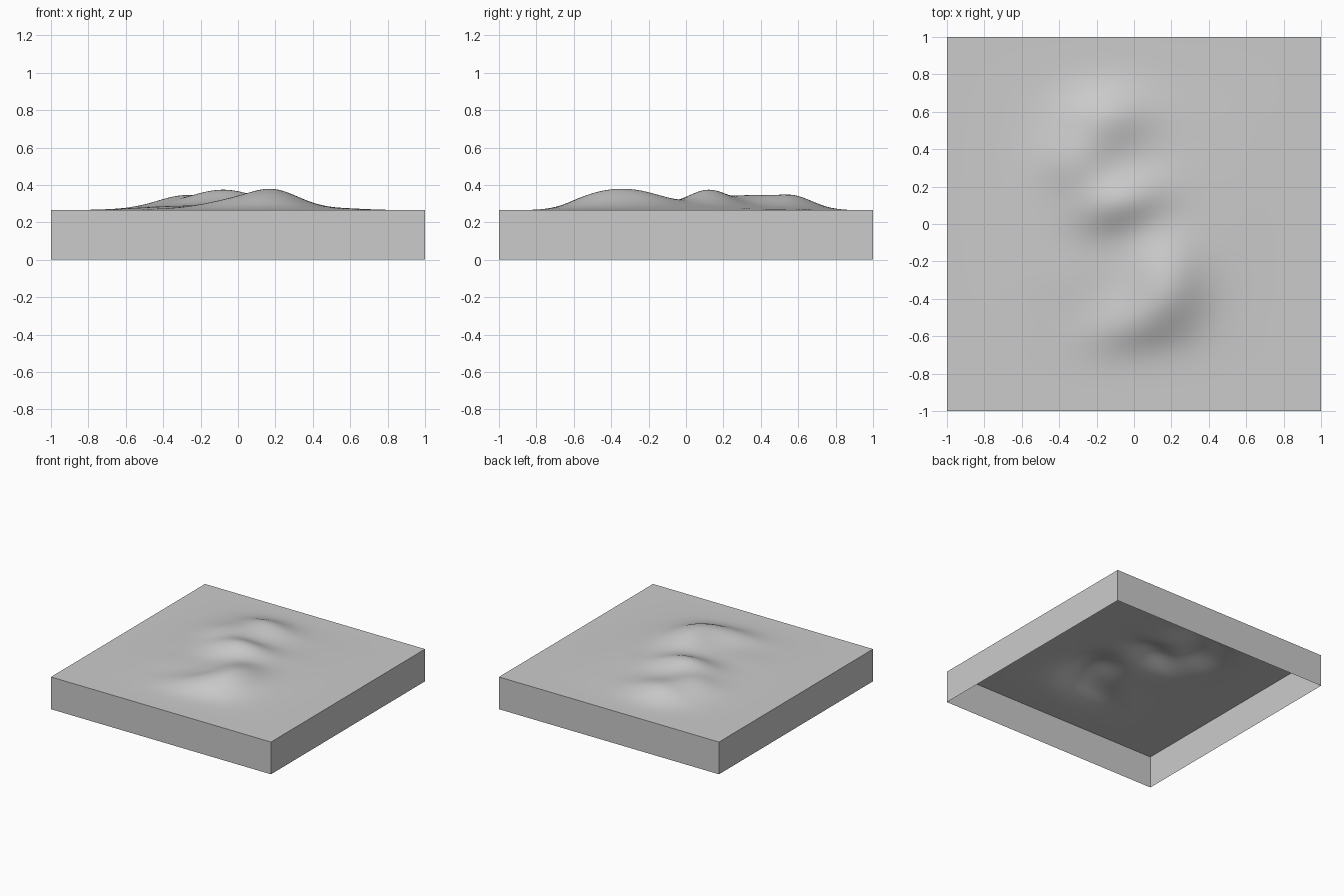
import bpy, bmesh
from math import exp, cos, sin, radians

if "Cube" in bpy.data.objects:
    bpy.data.objects.remove(bpy.data.objects["Cube"])

BASE = 0.265
# hills: centre x, y, spread along, spread across, height, turn in degrees
HILLS = [(0.0, 0.0, 0.42, 0.42, 0.028, 0),
         (0.18, -0.30, 0.14, 0.17, 0.085, 0),
         (0.02, -0.52, 0.18, 0.11, 0.045, 20),
         (-0.07, 0.12, 0.17, 0.10, 0.078, 15),
         (-0.30, 0.33, 0.14, 0.13, 0.055, 0),
         (-0.15, 0.58, 0.16, 0.13, 0.066, 0),
         (-0.35, -0.28, 0.14, 0.12, 0.006, 0)]


def fade(t):
    t = max(0.0, min(1.0, (1 - abs(t)) / 0.45))
    return t * t * (3 - 2 * t)


def height(x, y):
    h = 0
    for cx, cy, a, b, amp, turn in HILLS:
        c, s = cos(radians(turn)), sin(radians(turn))
        u, v = (x - cx) * c + (y - cy) * s, (y - cy) * c - (x - cx) * s
        h += amp * exp(-0.5 * ((u / a) ** 2 + (v / b) ** 2))
    return BASE + h * fade(x) * fade(y)


def make_object(name, bm):
    mesh = bpy.data.meshes.new(name)
    bm.to_mesh(mesh)
    bm.free()
    ob = bpy.data.objects.new(name, mesh)
    bpy.context.collection.objects.link(ob)
    return ob


# rolling ground sheet with a straight skirt, open underneath
bm = bmesh.new()
bmesh.ops.create_grid(bm, x_segments=100, y_segments=100, size=1)
for v in bm.verts:
    v.co.z = height(v.co.x, v.co.y)
for f in bm.faces:
    f.smooth = True
rim = [e for e in bm.edges if e.is_boundary]
skirt = bmesh.ops.extrude_edge_only(bm, edges=rim)["geom"]
for g in skirt:
    if isinstance(g, bmesh.types.BMVert):
        g.co.z = 0
bmesh.ops.recalc_face_normals(bm, faces=bm.faces)
# keep the rim and the corners crisp
for e in bm.edges:
    if len(e.link_faces) == 2 and e.calc_face_angle() > radians(40):
        e.smooth = False
terrain = make_object("terrain_block", bm)
